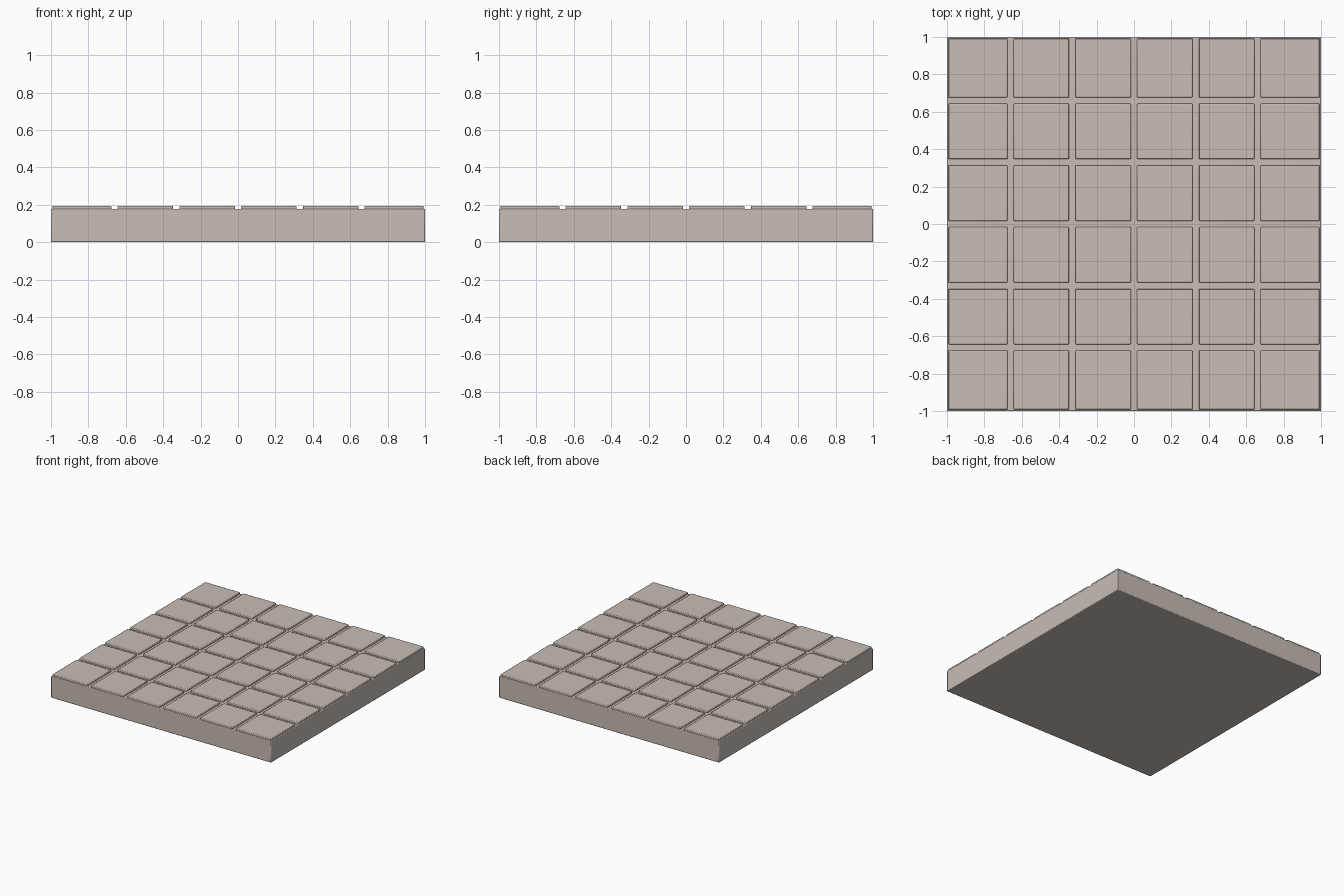
import bpy

if "Cube" in bpy.data.objects:
    bpy.data.objects.remove(bpy.data.objects["Cube"])

stone = bpy.data.materials.new("warm grey stone")
stone.diffuse_color = (0.58, 0.51, 0.46, 1)
stone.use_nodes = True
stone.node_tree.nodes["Principled BSDF"].inputs["Base Color"].default_value = stone.diffuse_color


def box(name, x0, x1, y0, y1, z0, z1, bevel):
    bpy.ops.mesh.primitive_cube_add(
        size=1, location=((x0 + x1) / 2, (y0 + y1) / 2, (z0 + z1) / 2))
    ob = bpy.context.object
    ob.name = name
    ob.scale = (x1 - x0, y1 - y0, z1 - z0)
    bpy.ops.object.transform_apply(location=False, rotation=False, scale=True)
    ob.data.materials.append(stone)
    mod = ob.modifiers.new("soft edges", 'BEVEL')
    mod.width = bevel
    mod.segments = 2
    bpy.ops.object.shade_smooth_by_angle()
    return ob


# Base slab
box("base_slab", -1, 1, -1, 1, 0, 0.178, 0.005)

# Six by six raised paving tiles, the outer ones reaching the slab edge
gap = 0.0165
lines = [-0.66, -0.33, 0, 0.33, 0.66]
spans = list(zip([-0.993] + [v + gap for v in lines],
                 [v - gap for v in lines] + [0.993]))
for i, (x0, x1) in enumerate(spans):
    for j, (y0, y1) in enumerate(spans):
        box(f"paving_tile_{i}_{j}", x0, x1, y0, y1, 0.17, 0.193, 0.005)
